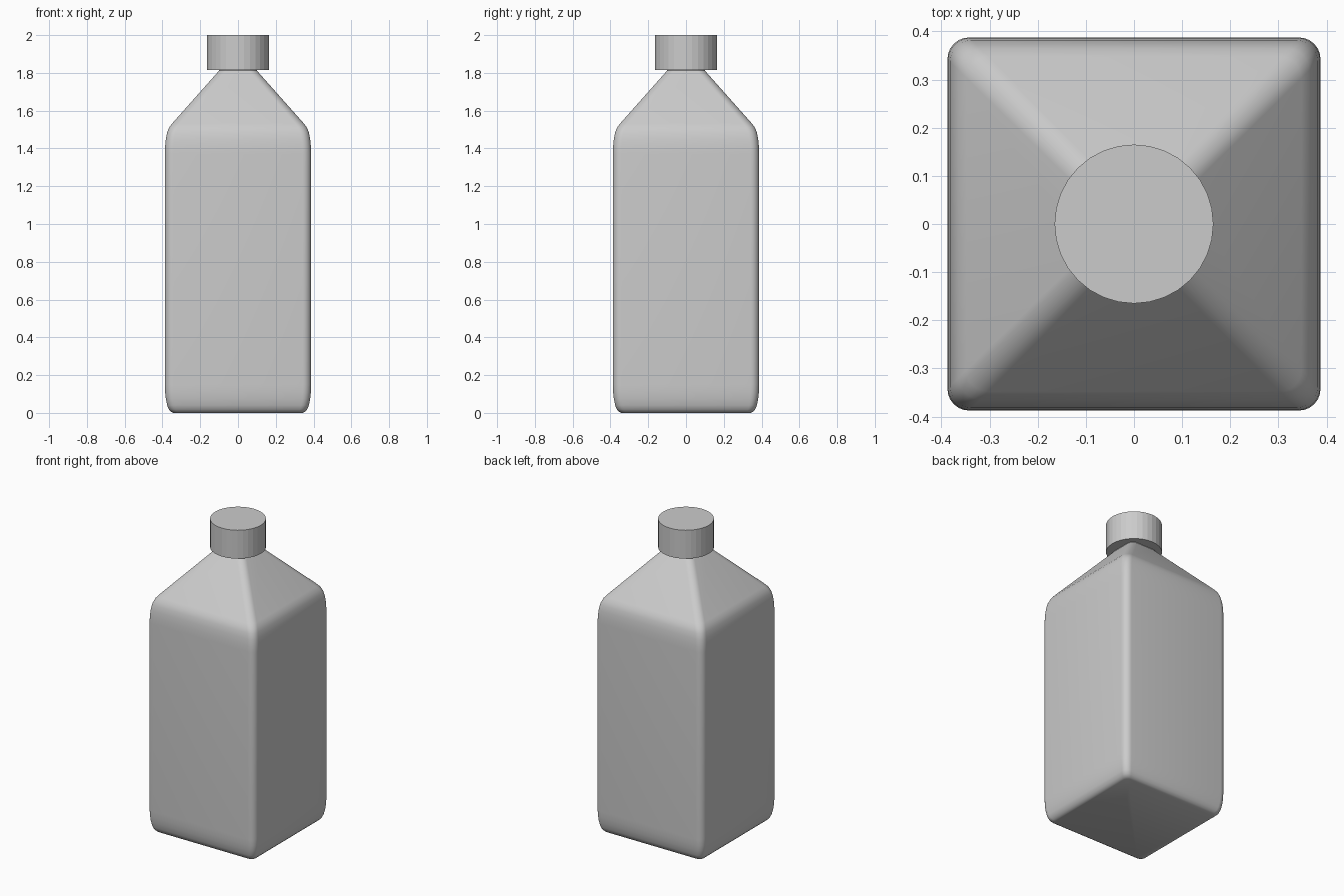
import bpy, bmesh
from math import sin, cos, pi, radians

if "Cube" in bpy.data.objects:
    bpy.data.objects.remove(bpy.data.objects["Cube"])


def finish(bm, name, angle):
    bmesh.ops.recalc_face_normals(bm, faces=bm.faces)
    mesh = bpy.data.meshes.new(name)
    bm.to_mesh(mesh)
    bm.free()
    ob = bpy.data.objects.new(name, mesh)
    bpy.context.collection.objects.link(ob)
    bpy.ops.object.select_all(action='DESELECT')
    ob.select_set(True)
    bpy.context.view_layer.objects.active = ob
    bpy.ops.object.shade_smooth_by_angle(angle=radians(angle))
    return ob


def rounded_square(half, radius, seg=6):
    c = half - radius
    pts = []
    for q, (sx, sy) in enumerate([(1, 1), (-1, 1), (-1, -1), (1, -1)]):
        for i in range(seg + 1):
            a = (q + i / seg) * pi / 2
            pts.append((sx * c + radius * cos(a), sy * c + radius * sin(a)))
    return pts


# Bottle body: rounded square sections (half width, z, corner radius)
sections = [(0.342, 0.0, 0.03), (0.354, 0.006, 0.033), (0.366, 0.018, 0.037),
            (0.375, 0.04, 0.04), (0.382, 0.075, 0.042), (0.386, 0.11, 0.044),
            (0.3875, 0.15, 0.045), (0.3875, 1.37, 0.045), (0.386, 1.41, 0.045),
            (0.382, 1.45, 0.045), (0.375, 1.485, 0.045), (0.364, 1.512, 0.045),
            (0.348, 1.533, 0.045), (0.10, 1.812, 0.04), (0.10, 1.83, 0.04)]
bm = bmesh.new()
rings = [[bm.verts.new((x, y, z)) for x, y in rounded_square(h, r)]
         for h, z, r in sections]
for a, b in zip(rings, rings[1:]):
    n = len(a)
    for i in range(n):
        j = (i + 1) % n
        bm.faces.new((a[i], a[j], b[j], b[i]))
bm.faces.new(rings[0][::-1])
bm.faces.new(rings[-1])
finish(bm, "bottle_body", 40)

# Screw cap
bm = bmesh.new()
bmesh.ops.create_cone(bm, cap_ends=True, segments=32, radius1=0.165,
                      radius2=0.165, depth=0.185)
bmesh.ops.translate(bm, verts=bm.verts, vec=(0, 0, 1.9075))
finish(bm, "bottle_cap", 5)
